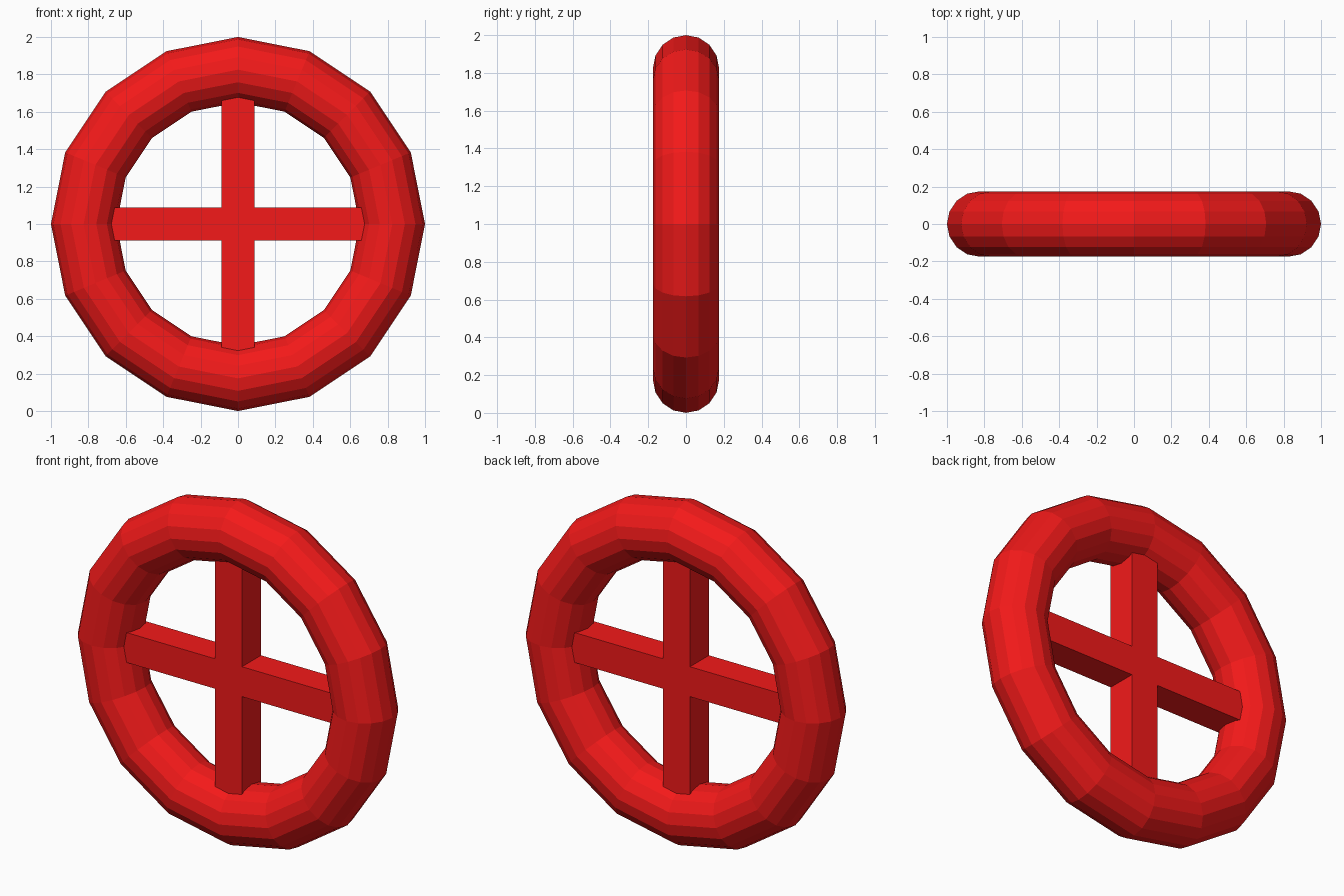
import bpy
from math import radians

if "Cube" in bpy.data.objects:
    bpy.data.objects.remove(bpy.data.objects["Cube"])

RING_R, TUBE_R, CENTRE = 0.825, 0.175, (0, 0, 1)
SPOKE_W = 0.175

red = bpy.data.materials.new("red_paint")
red.diffuse_color = (0.9, 0.01, 0.01, 1)
red.use_nodes = True
red.node_tree.nodes["Principled BSDF"].inputs["Base Color"].default_value = red.diffuse_color


def finish(name):
    ob = bpy.context.object
    ob.name = name
    bpy.ops.object.transform_apply(location=False, rotation=True, scale=True)
    ob.data.materials.append(red)
    return ob


# Upright low-poly rim
bpy.ops.mesh.primitive_torus_add(major_segments=16, minor_segments=16,
                                 major_radius=RING_R, minor_radius=TUBE_R,
                                 location=CENTRE, rotation=(radians(90), 0, 0))
finish("rim")

# Crossed square spokes, ends buried in the rim
for name, axis in (("horizontal_spoke", 0), ("vertical_spoke", 2)):
    bpy.ops.mesh.primitive_cube_add(size=1, location=CENTRE)
    size = [SPOKE_W] * 3
    size[axis] = 2 * RING_R
    bpy.context.object.scale = size
    finish(name)
